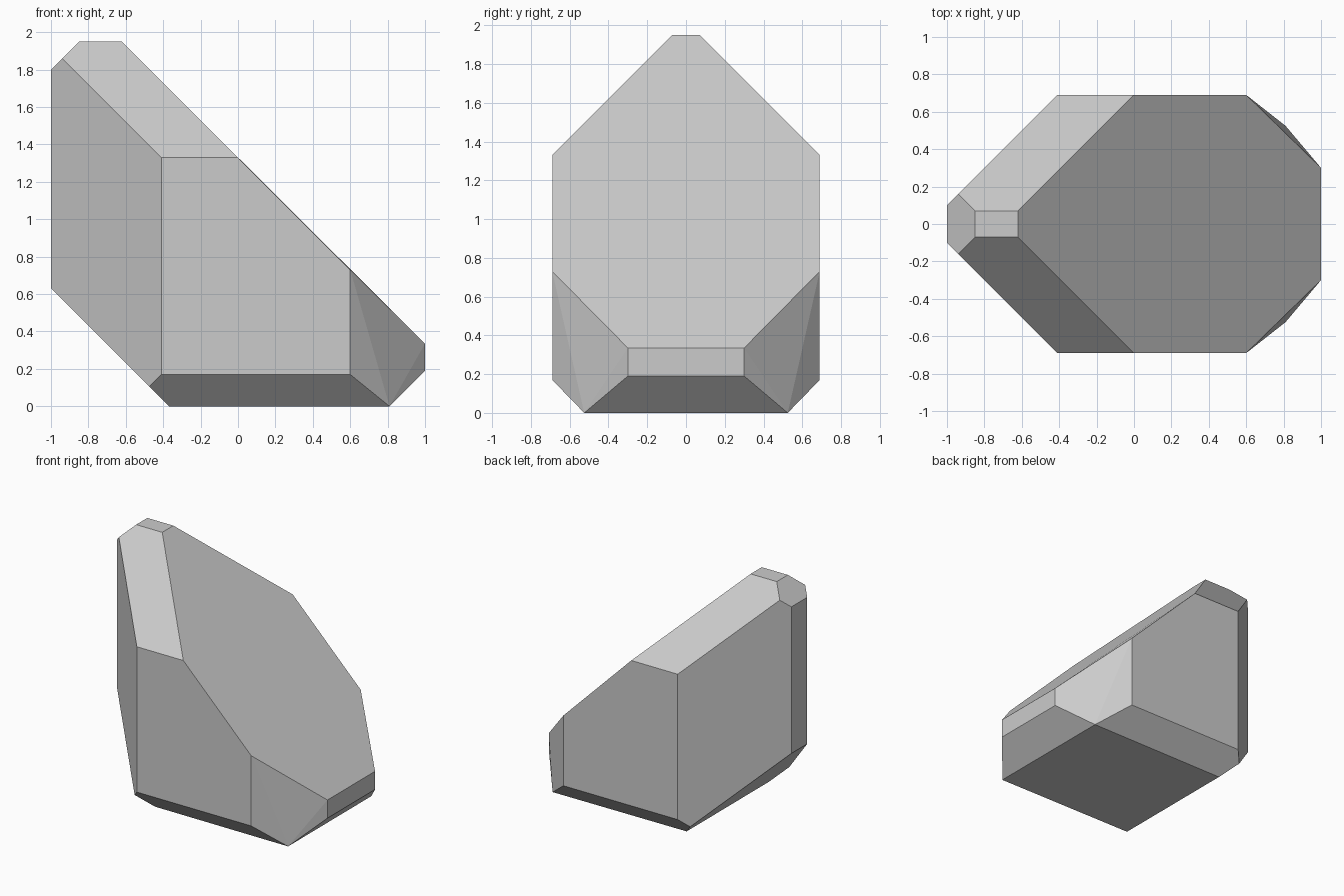
import bpy, bmesh, math

if "Cube" in bpy.data.objects:
    bpy.data.objects.remove(bpy.data.objects["Cube"])

# Corners of one half of the faceted stone (mirrored across y = 0)
half = [
    (-0.85, 0.07, 1.95), (-0.62, 0.07, 1.95),                      # small flat tip
    (-0.94, 0.16, 1.86), (-1.0, 0.10, 1.80), (-1.0, 0.10, 0.63),   # narrow back strip
    (-0.41, 0.69, 1.33), (0.0, 0.69, 1.33), (0.60, 0.69, 0.73),    # flat side, top edge
    (-0.41, 0.69, 0.17), (0.60, 0.69, 0.17),                       # flat side, bottom edge
    (-0.475, 0.625, 0.105),                                        # lower back bevel
    (-0.37, 0.52, 0.0), (0.81, 0.525, 0.0),                        # base
    (1.0, 0.30, 0.19), (1.0, 0.30, 0.335),                         # short nose face
]

# Convex stone from the mirrored corners
bm = bmesh.new()
for x, y, z in half:
    for side in (-1, 1):
        bm.verts.new((x, side * y, z))
bmesh.ops.convex_hull(bm, input=bm.verts)

# Merge flat regions into single facets
bmesh.ops.dissolve_limit(bm, angle_limit=math.radians(2.5),
                         verts=bm.verts, edges=bm.edges)
bmesh.ops.recalc_face_normals(bm, faces=bm.faces)

mesh = bpy.data.meshes.new("faceted_stone")
bm.to_mesh(mesh)
bm.free()
stone = bpy.data.objects.new("faceted_stone", mesh)
bpy.context.collection.objects.link(stone)
